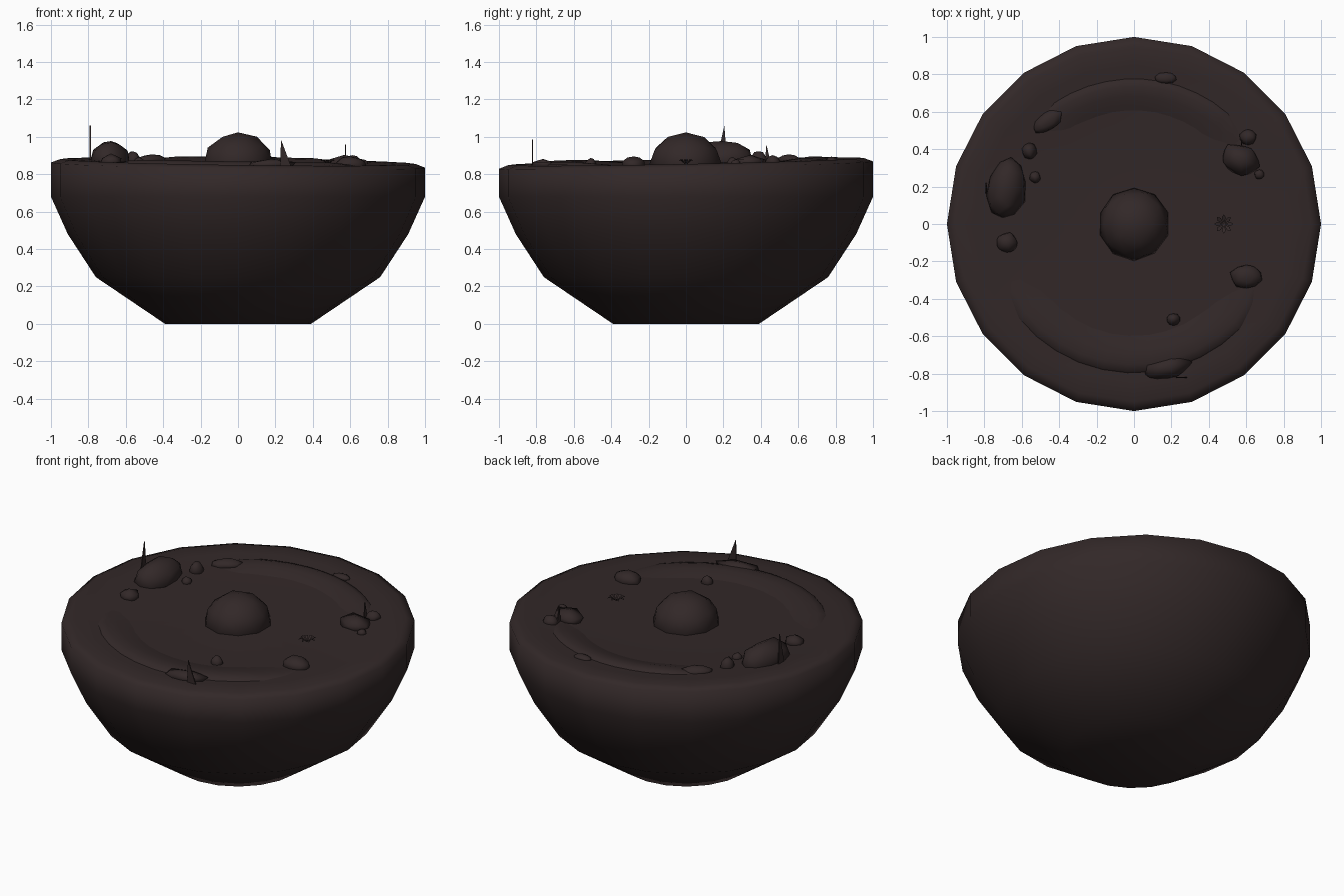
import bpy, bmesh, math, random
from mathutils import Vector, Matrix

if "Cube" in bpy.data.objects:
    bpy.data.objects.remove(bpy.data.objects["Cube"])
random.seed(4)

mat = bpy.data.materials.new("dark_brown")
mat.diffuse_color = (0.032, 0.021, 0.021, 1)
mat.use_nodes = True
mat.node_tree.nodes["Principled BSDF"].inputs["Base Color"].default_value = mat.diffuse_color


def finish(name, bm, smooth=True):
    bmesh.ops.recalc_face_normals(bm, faces=bm.faces)
    me = bpy.data.meshes.new(name)
    bm.to_mesh(me)
    bm.free()
    me.materials.append(mat)
    for p in me.polygons:
        p.use_smooth = smooth
    ob = bpy.data.objects.new(name, me)
    bpy.context.collection.objects.link(ob)
    return ob


def tilt(x, y):
    return -0.014 * x + 0.02 * y


def ground(x, y):
    """Height of the top surface: nearly level, tilting towards the rim."""
    r = math.hypot(x, y)
    t = tilt(x, y) * min(1, r / 0.9)
    pts = [(0, 0.85), (0.55, 0.85), (0.85, 0.865), (0.95, 0.868), (1.01, 0.845)]
    for (r0, z0), (r1, z1) in zip(pts, pts[1:]):
        if r <= r1:
            return z0 + (z1 - z0) * (r - r0) / (r1 - r0) + t
    return 0.845 + t


# bowl-shaped base with closed top
N = 20
profile = [(0.39, 0), (0.76, 0.25), (0.91, 0.48), (1.0, 0.68), (1.0, None),
           (0.95, None), (0.85, None), (0.55, None), (0.25, None)]
bm = bmesh.new()
rings = []
for r, z in profile:
    ring = []
    for i in range(N):
        a = 2 * math.pi * i / N
        x, y = r * math.cos(a), r * math.sin(a)
        ring.append(bm.verts.new((x, y, ground(x, y) if z is None else z)))
    rings.append(ring)
for r0, r1 in zip(rings, rings[1:]):
    for i in range(N):
        j = (i + 1) % N
        bm.faces.new((r0[i], r0[j], r1[j], r1[i]))
bm.faces.new(rings[0])
bm.faces.new(rings[-1])
finish("bowl_base", bm)


# low curved ridges on the top
def ridge(name, r_in, r_out, a0, a1, height, steps=14):
    bm = bmesh.new()
    rows = []
    for s in range(steps + 1):
        t = s / steps
        a = math.radians(a0 + (a1 - a0) * t)
        k = min(1, 0.45 + 4 * min(t, 1 - t))
        mid, half = (r_in + r_out) / 2, (r_out - r_in) / 2 * k
        row = []
        for u, h in ((-1, -0.02), (-0.6, 0.4), (0, 0.9), (0.55, 1), (0.9, 0.5), (1, -0.02)):
            x, y = (mid + u * half) * math.cos(a), (mid + u * half) * math.sin(a)
            row.append(bm.verts.new((x, y, ground(x, y) - 0.004 + h * height * min(1, 5 * min(t, 1 - t)))))
        rows.append(row)
    for p, q in zip(rows, rows[1:]):
        for i in range(5):
            bm.faces.new((p[i], p[i + 1], q[i + 1], q[i]))
    finish(name, bm)


ridge("front_ridge", 0.58, 0.80, 200, 335, 0.025)
ridge("back_ridge", 0.59, 0.78, 35, 138, 0.025)


# rocks: x, y, half width, half depth, top height, turn, roughness
def rock(name, x, y, sx, sy, top, turn=0, rough=0.08, sub=2):
    bm = bmesh.new()
    bmesh.ops.create_icosphere(bm, subdivisions=sub, radius=1)
    z = ground(x, y)
    for v in bm.verts:
        v.co *= 1 + random.uniform(-rough, rough)
        v.co.z = max(v.co.z, -0.25) * (top - z)
        v.co.x *= sx
        v.co.y *= sy
    bm.transform(Matrix.Translation((x, y, z)) @ Matrix.Rotation(math.radians(turn), 4, 'Z'))
    finish(name, bm)


rock("centre_boulder", 0, 0, 0.19, 0.195, 1.025, 0, 0.015)
rocks = [(-0.68, 0.19, 0.105, 0.17, 0.98, -8), (-0.68, -0.1, 0.065, 0.06, 0.915, 0),
         (-0.56, 0.39, 0.04, 0.045, 0.925, 0), (-0.53, 0.25, 0.03, 0.03, 0.89, 0),
         (-0.46, 0.55, 0.09, 0.05, 0.905, 35), (0.17, 0.78, 0.06, 0.03, 0.895, 0),
         (0.57, 0.345, 0.12, 0.09, 0.905, -20), (0.61, 0.465, 0.045, 0.042, 0.9, 0),
         (0.67, 0.265, 0.026, 0.026, 0.88, 0), (0.6, -0.28, 0.085, 0.065, 0.895, 0),
         (0.21, -0.51, 0.035, 0.032, 0.885, 0), (0.18, -0.765, 0.145, 0.065, 0.885, 12)]
for i, r in enumerate(rocks):
    rock(f"rock_{i + 1}", *r, sub=1 if i in (1, 6, 11) else 2)


# thin pointed blades: two base corners and a tip
def blade(name, p, q, tip):
    bm = bmesh.new()
    p, q, tip = Vector(p), Vector(q), Vector(tip)
    n = (q - p).cross(tip - p).normalized() * 0.003
    a = [bm.verts.new(v + n) for v in (p, q, tip)]
    b = [bm.verts.new(v - n) for v in (p, q, tip)]
    bm.faces.new(a)
    bm.faces.new(b[::-1])
    for i in range(3):
        j = (i + 1) % 3
        bm.faces.new((a[i], b[i], b[j], a[j]))
    finish(name, bm, False)


blade("left_blade", (-0.79, 0.16, 0.86), (-0.79, 0.22, 0.86), (-0.79, 0.205, 1.06))
blade("front_blade", (0.225, -0.82, 0.84), (0.285, -0.82, 0.84), (0.23, -0.82, 0.985))
blade("right_blade", (0.575, 0.42, 0.85), (0.575, 0.455, 0.85), (0.575, 0.43, 0.96))

# small star-shaped plant
bm = bmesh.new()
for i in range(8):
    a = 2 * math.pi * i / 8
    d = Vector((math.cos(a), math.sin(a), 0))
    s = Vector((-d.y, d.x, 0)) * 0.011
    c = Vector((0.48, 0, 0.848))
    v = [bm.verts.new(p) for p in (c, c + d * 0.035 + s + Vector((0, 0, 0.03)),
                                   c + d * 0.052 + Vector((0, 0, 0.022)),
                                   c + d * 0.035 - s + Vector((0, 0, 0.03)))]
    bm.faces.new(v)
finish("star_plant", bm, False)
